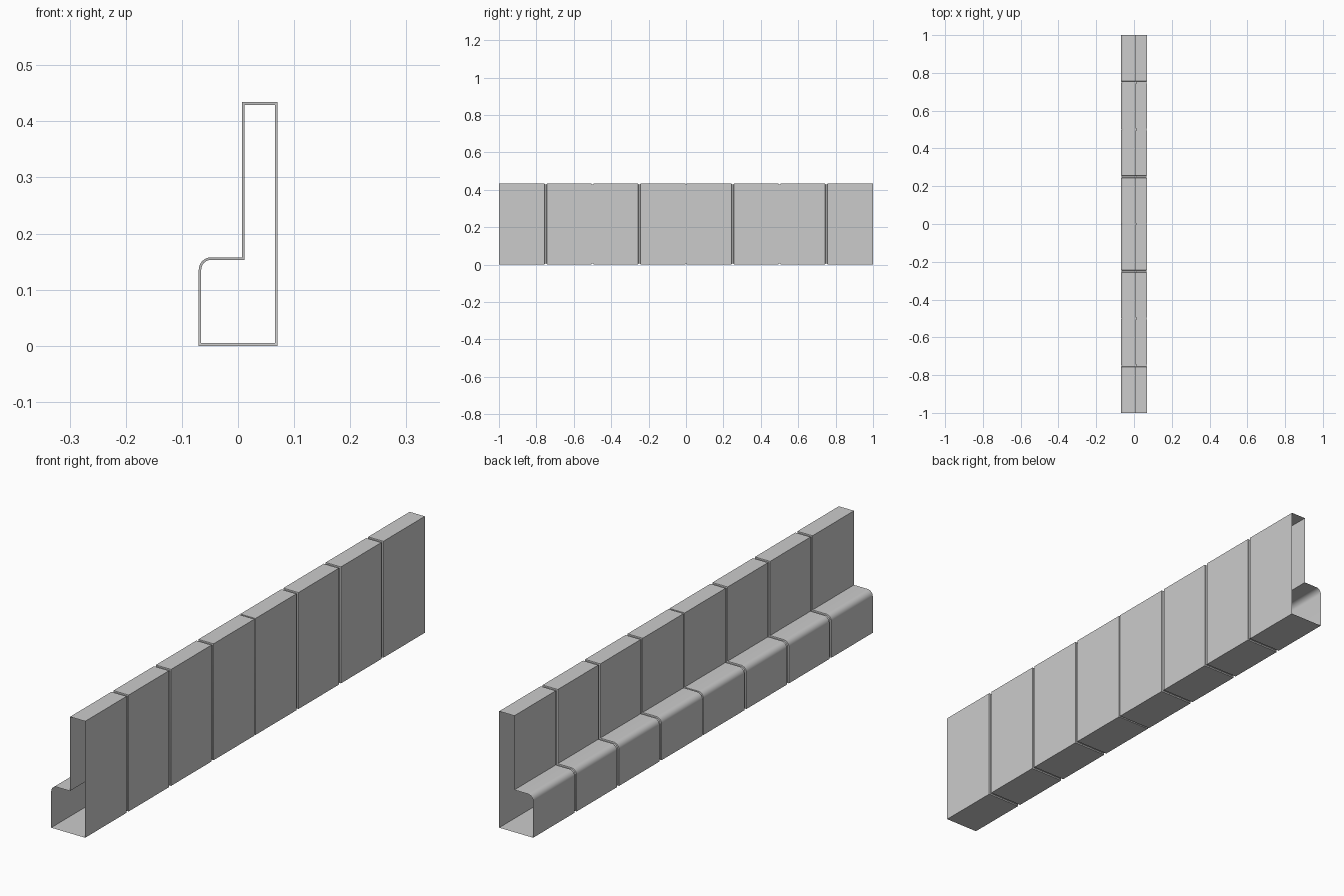
import bpy, bmesh, math

if "Cube" in bpy.data.objects:
    bpy.data.objects.remove(bpy.data.objects["Cube"])

HALF_W, STEP_X, STEP_Z, TOP, RADIUS = 0.07, 0.0075, 0.1575, 0.434, 0.022
DEPTH = 0.0045


def profile(d):
    """Kerb cross-section (x, z), inset by d."""
    cx, cz, r = -HALF_W + RADIUS, STEP_Z - RADIUS, RADIUS - d
    pts = [(-HALF_W + d, d), (HALF_W - d, d), (HALF_W - d, TOP - d),
           (STEP_X + d, TOP - d), (STEP_X + d, STEP_Z - d)]
    for i in range(9):
        a = math.pi / 2 * (1 + i / 8)
        pts.append((cx + r * math.cos(a), cz + r * math.sin(a)))
    return pts


# Stations along the length: full section, dipping inward at each joint
stations = [(-1.0, 0)]
for k in range(-3, 4):
    y = k * 0.25
    outer, inner = (0.003, 0.002) if k == 0 else (0.006, 0.005)
    stations += [(y - outer, 0), (y - inner, DEPTH), (y + inner, DEPTH), (y + outer, 0)]
stations.append((1.0, 0))

# Open-ended shell lofted through the stations
bm = bmesh.new()
rings = [[bm.verts.new((x, y, z)) for x, z in profile(d)] for y, d in stations]
for a, b in zip(rings, rings[1:]):
    for i in range(len(a)):
        j = (i + 1) % len(a)
        bm.faces.new((a[i], b[i], b[j], a[j]))
bmesh.ops.recalc_face_normals(bm, faces=bm.faces)
# Make sure the right-hand wall faces outward
wall = max(bm.faces, key=lambda f: f.calc_center_median().x)
if wall.normal.x < 0:
    bmesh.ops.reverse_faces(bm, faces=bm.faces)

mesh = bpy.data.meshes.new("kerb_blocks")
bm.to_mesh(mesh)
bm.free()
kerb = bpy.data.objects.new("kerb_blocks", mesh)
bpy.context.collection.objects.link(kerb)
bpy.context.view_layer.objects.active = kerb
kerb.select_set(True)
bpy.ops.object.shade_smooth_by_angle(angle=math.radians(30))
